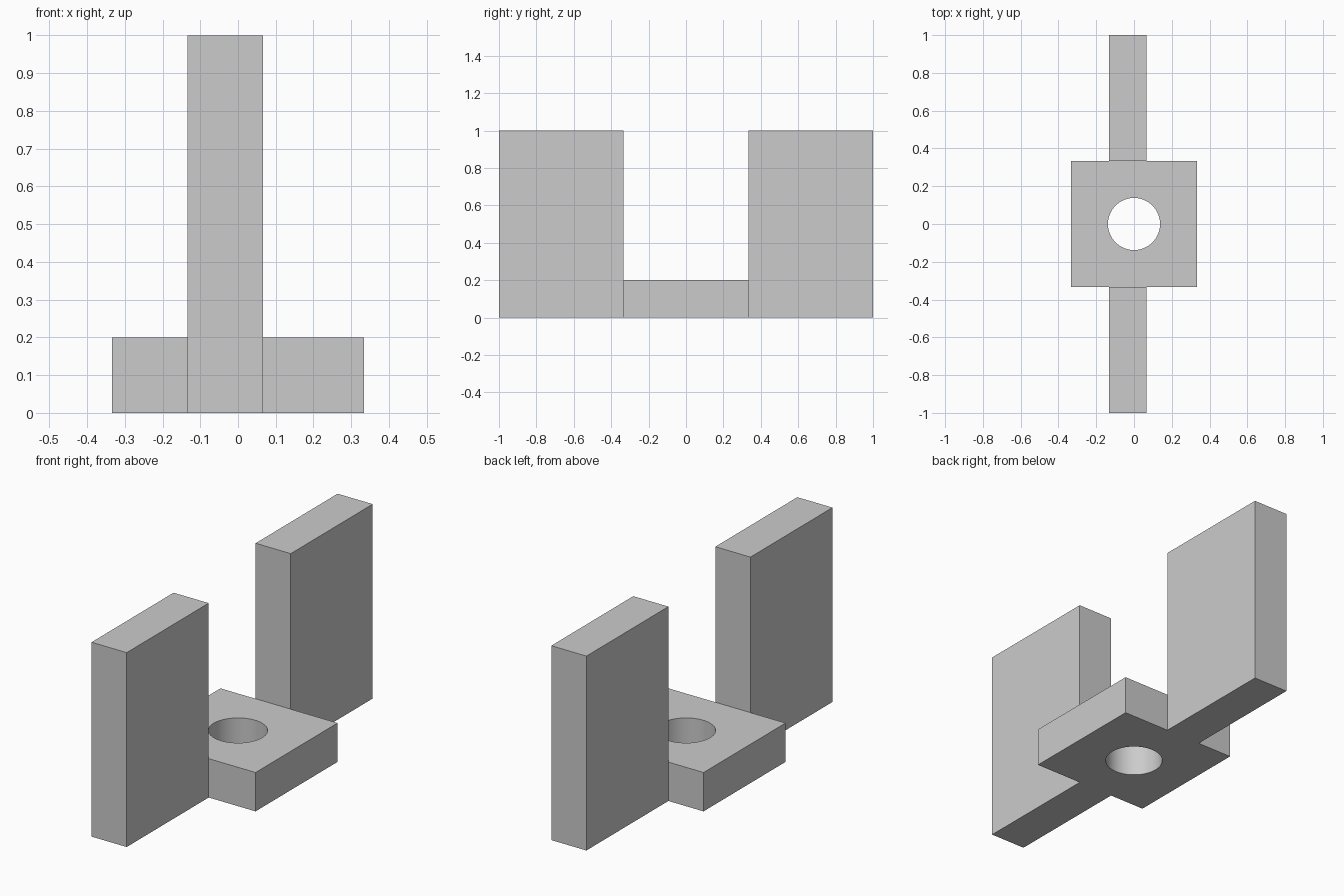
import bpy
import math

cube = bpy.data.objects.get("Cube")
if cube:
    bpy.data.objects.remove(cube, do_unlink=True)

GREY = (0.6, 0.6, 0.6, 1.0)
grey = bpy.data.materials.new("plain_grey")
grey.use_nodes = True
grey.diffuse_color = GREY
grey.node_tree.nodes["Principled BSDF"].inputs["Base Color"].default_value = GREY

THIRD = 1 / 3          # half width of the square base
BASE_HEIGHT = 0.2
WALL_HEIGHT = 1.0
WALL_X, WALL_THICKNESS = -THIRD / 10, 0.2
HOLE_RADIUS = 0.138


def box(name, center, size):
    bpy.ops.mesh.primitive_cube_add(size=1, location=center)
    obj = bpy.context.object
    obj.name = name
    obj.scale = size
    bpy.ops.object.transform_apply(location=False, rotation=False, scale=True)
    obj.data.materials.append(grey)
    return obj


# Upright walls, one at each end, set slightly off the centre line
for name, side in (("front_wall", -1), ("back_wall", 1)):
    box(name, (WALL_X, side * 2 * THIRD, WALL_HEIGHT / 2),
        (WALL_THICKNESS, 2 * THIRD, WALL_HEIGHT))

# Square base block between the walls
base = box("base_block", (0, 0, BASE_HEIGHT / 2),
           (2 * THIRD, 2 * THIRD, BASE_HEIGHT))

# Round hole through the base
bpy.ops.mesh.primitive_cylinder_add(vertices=64, radius=HOLE_RADIUS, depth=1,
                                    location=(0, 0, BASE_HEIGHT / 2))
cutter = bpy.context.object
cutter.name = "hole_cutter"
cutter.hide_render = True
cutter.data.materials.append(grey)

hole = base.modifiers.new("hole", "BOOLEAN")
hole.operation = "DIFFERENCE"
hole.solver = "EXACT"
hole.object = cutter
bpy.ops.object.select_all(action="DESELECT")
base.select_set(True)
bpy.context.view_layer.objects.active = base
bpy.ops.object.modifier_apply(modifier=hole.name)
bpy.data.objects.remove(cutter, do_unlink=True)
bpy.ops.object.shade_smooth_by_angle(angle=math.radians(30))
